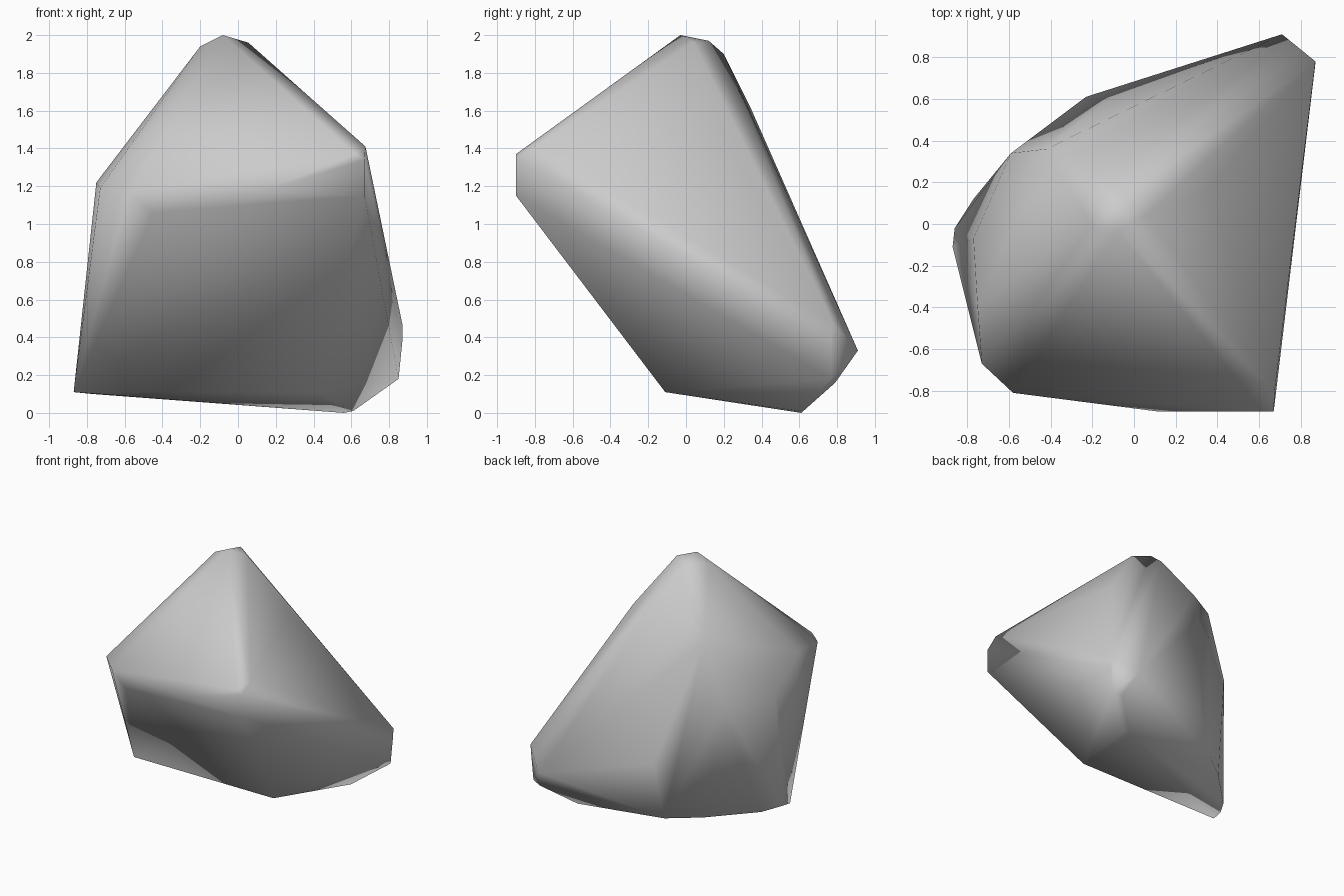
import bpy, bmesh

# Corner clusters of the boulder; the stone is the skin stretched around them
peak = [(-0.08, -0.03, 2.0), (-0.2, -0.01, 1.94), (0.055, 0.04, 1.96),
        (-0.06, 0.12, 1.97), (-0.1, 0.2, 1.9)]
front_ridge = [(0.675, -0.8, 1.41), (0.67, -0.9, 1.34), (0.62, -0.9, 1.37),
               (0.67, -0.9, 1.15), (0.12, -0.9, 1.17), (-0.45, -0.82, 1.06),
               (-0.58, -0.81, 1.17), (-0.73, -0.67, 1.19)]
left_shoulder = [(-0.75, -0.4, 1.22), (-0.77, -0.07, 1.0), (-0.59, 0.34, 1.0)]
back_shoulder = [(-0.42, 0.36, 1.5), (-0.3, 0.34, 1.62), (0.36, 0.17, 1.53),
                 (-0.12, 0.6, 0.5)]
right_corner = [(0.87, 0.78, 0.47), (0.87, 0.77, 0.38), (0.85, 0.77, 0.18),
                (0.78, 0.79, 0.16), (0.71, 0.91, 0.33)]
base = [(-0.87, -0.11, 0.11), (-0.86, -0.02, 0.12), (-0.77, 0.12, 0.1),
        (0.4, -0.11, 0.11), (0.61, 0.6, 0.01), (0.56, 0.61, 0.0),
        (-0.46, 0.43, 0.09), (-0.23, 0.61, 0.09)]

# Boulder
bm = bmesh.new()
for p in peak + front_ridge + left_shoulder + back_shoulder + right_corner + base:
    bm.verts.new(p)
hull = bmesh.ops.convex_hull(bm, input=bm.verts[:])
loose = {v for v in hull["geom_interior"] + hull["geom_unused"]
         if isinstance(v, bmesh.types.BMVert)}
bmesh.ops.delete(bm, geom=list(loose), context='VERTS')
bmesh.ops.recalc_face_normals(bm, faces=bm.faces[:])

# Soft shading all over
for f in bm.faces:
    f.smooth = True

mesh = bpy.data.meshes.new("boulder")
bm.to_mesh(mesh)
bm.free()
boulder = bpy.data.objects.new("boulder", mesh)
bpy.context.collection.objects.link(boulder)
